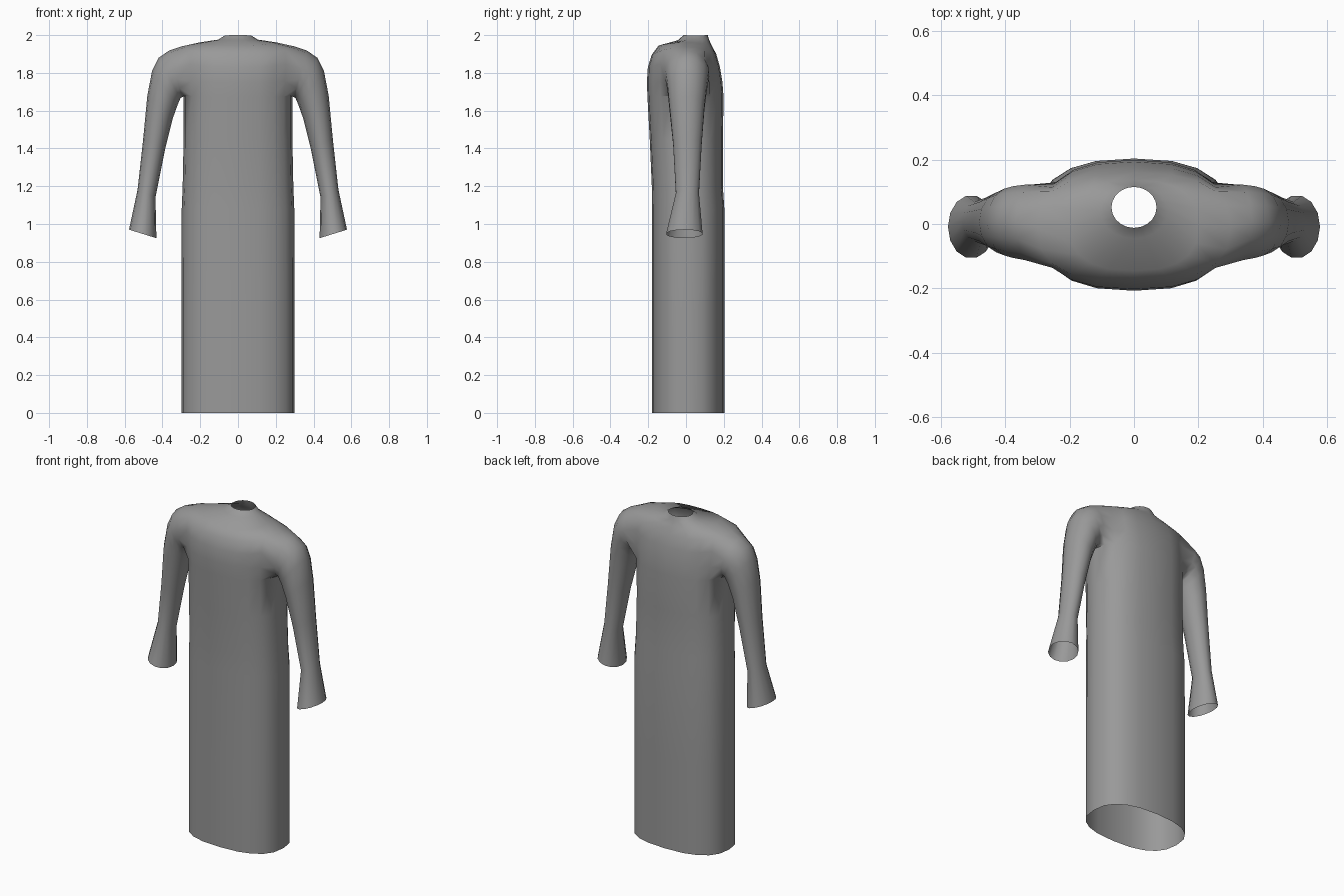
import bpy, bmesh, math

if "Cube" in bpy.data.objects:
    bpy.data.objects.remove(bpy.data.objects["Cube"])

N = 20        # points around the body
EXP = 2.5     # roundness of the body cross-section

# Body rings: half width, front y, back y, front z, side z, back z
BODY = [
    (0.30, -0.18, 0.203, 0.0, 0.0, 0.0),
    (0.30, -0.18, 0.203, 0.55, 0.55, 0.55),
    (0.298, -0.18, 0.203, 1.08, 1.08, 1.08),
    (0.293, -0.181, 0.195, 1.20, 1.20, 1.20),
    (0.288, -0.192, 0.195, 1.45, 1.45, 1.45),
    (0.288, -0.204, 0.199, 1.67, 1.68, 1.67),   # armpit
    (0.295, -0.207, 0.193, 1.75, 1.76, 1.75),
    (0.30, -0.202, 0.180, 1.83, 1.86, 1.83),
    (0.30, -0.182, 0.160, 1.895, 1.94, 1.90),   # shoulder line
    (0.20, -0.145, 0.136, 1.945, 1.962, 1.945),
    (0.105, -0.045, 0.124, 1.972, 1.976, 1.972),
    (0.070, -0.012, 0.115, 2.0, 1.998, 2.0),    # neck opening
]
PIT, TOP = 5, 8   # rings that bound the armholes

# Sleeve rings: outer (x, z), inner (x, z), front y, back y
SLEEVE = [
    ((0.365, 1.918), (0.296, 1.672), -0.115, 0.125),
    ((0.42, 1.88), (0.305, 1.665), -0.108, 0.12),
    ((0.455, 1.81), (0.32, 1.63), -0.10, 0.112),
    ((0.48, 1.68), (0.345, 1.56), -0.09, 0.10),
    ((0.502, 1.45), (0.385, 1.40), -0.07, 0.085),
    ((0.532, 1.18), (0.437, 1.14), -0.055, 0.07),
    ((0.577, 0.97), (0.432, 0.925), -0.107, 0.09),
]


def spow(v, p):
    return math.copysign(abs(v) ** p, v)


def body_ring(bm, a, yf, yb, zf, zs, zb):
    p = 2 / EXP if a > 0.15 else 1.0
    ring = []
    for i in range(N):
        t = 2 * math.pi * i / N
        c, s = math.cos(t), math.sin(t)
        z = zs + ((zb if s > 0 else zf) - zs) * abs(s) ** 1.5
        y = (yf + yb) / 2 + (yb - yf) / 2 * spow(s, p)
        ring.append(bm.verts.new((a * spow(c, p), y, z)))
    return ring


def sleeve_ring(bm, side, outer, inner, yf, yb, count):
    cx, cz = (outer[0] + inner[0]) / 2, (outer[1] + inner[1]) / 2
    hx, hz = (outer[0] - inner[0]) / 2, (outer[1] - inner[1]) / 2
    ring = []
    for k in range(count):
        t = 2 * math.pi * k / count
        c, s = math.cos(t), math.sin(t)
        y = (yf + yb) / 2 - (yb - yf) / 2 * s
        ring.append(bm.verts.new((side * (cx + hx * c), y, cz + hz * c)))
    return ring


def bridge(bm, r0, r1):
    n = len(r0)
    for i in range(n):
        j = (i + 1) % n
        bm.faces.new((r0[i], r0[j], r1[j], r1[i]))


bm = bmesh.new()
rings = [body_ring(bm, *r) for r in BODY]

# Body and yoke, leaving an armhole open on each side
hole_cols = {N - 2, N - 1, 0, 1, N // 2 - 2, N // 2 - 1, N // 2, N // 2 + 1}
for r in range(len(rings) - 1):
    for i in range(N):
        if PIT <= r < TOP and i in hole_cols:
            continue
        j = (i + 1) % N
        bm.faces.new((rings[r][i], rings[r][j], rings[r + 1][j], rings[r + 1][i]))

# Sleeves grow out of the armhole edges
path = [(TOP, 0), (TOP, -1), (TOP, -2)]
path += [(r, -2) for r in range(TOP - 1, PIT, -1)]
path += [(PIT, i) for i in range(-2, 3)]
path += [(r, 2) for r in range(PIT + 1, TOP)]
path += [(TOP, 2), (TOP, 1)]
for side in (1, -1):
    prev = [rings[r][i % N if side > 0 else (N // 2 - i) % N] for r, i in path]
    for spec in SLEEVE:
        new = sleeve_ring(bm, side, *spec, len(path))
        bridge(bm, prev, new)
        prev = new

bmesh.ops.recalc_face_normals(bm, faces=bm.faces)
mesh = bpy.data.meshes.new("robe")
bm.to_mesh(mesh)
bm.free()
robe = bpy.data.objects.new("robe", mesh)
bpy.context.collection.objects.link(robe)

# Plain grey cloth, smooth shaded
cloth = bpy.data.materials.new("grey_cloth")
cloth.diffuse_color = (0.32, 0.32, 0.32, 1)
cloth.use_nodes = True
cloth.node_tree.nodes["Principled BSDF"].inputs["Base Color"].default_value = cloth.diffuse_color
mesh.materials.append(cloth)
bpy.context.view_layer.objects.active = robe
robe.select_set(True)
bpy.ops.object.shade_smooth_by_angle(angle=math.radians(60))
